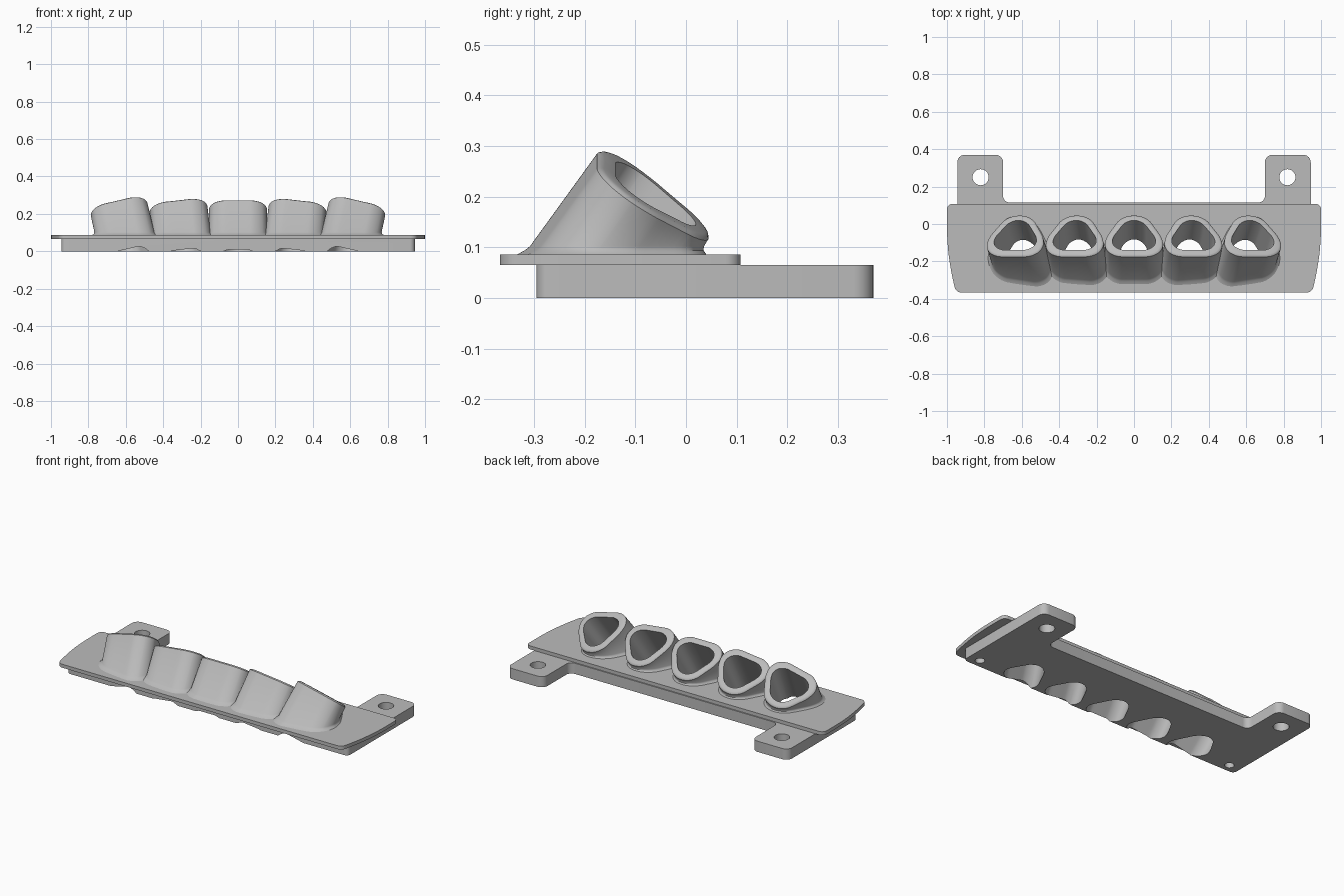
import bpy, bmesh, math
from mathutils import Vector, Matrix

old = bpy.data.objects.get("Cube")
if old:
    bpy.data.objects.remove(old, do_unlink=True)

grey = bpy.data.materials.new("plain_grey")
grey.use_nodes = True
grey.diffuse_color = (0.5, 0.5, 0.5, 1)
grey.node_tree.nodes["Principled BSDF"].inputs["Base Color"].default_value = (0.5, 0.5, 0.5, 1)

FRONT = -0.295            # front wall of the base
BASE_TOP, PLATE_TOP = 0.065, 0.086


def rounded(corners, steps=6, span=1):
    """Outline with softened (x, y, radius) corners and straight runs split into span pieces."""
    arcs = []
    for i, (x, y, r) in enumerate(corners):
        p = Vector((x, y))
        a = p + (Vector(corners[i - 1][:2]) - p).normalized() * r
        b = p + (Vector(corners[(i + 1) % len(corners)][:2]) - p).normalized() * r
        arc = []
        for k in range(steps + 1):
            t = k / steps
            c0, c1, c2 = (1 - t) ** 2, 2 * math.sqrt(0.5) * t * (1 - t), t * t
            arc.append((a * c0 + p * c1 + b * c2) / (c0 + c1 + c2))
        arcs.append(arc)
    out = []
    for i, arc in enumerate(arcs):
        nxt = arcs[(i + 1) % len(arcs)][0]
        out += arc + [arc[-1].lerp(nxt, k / span) for k in range(1, span)]
    return out


def mirrored(half):
    return half + [(-x, y, r) for x, y, r in reversed(half)]


def circle(x, y, r, n=32):
    return [Vector((x + r * math.cos(math.tau * i / n), y + r * math.sin(math.tau * i / n)))
            for i in range(n)]


def at(points, z):
    return [Vector((p.x, p.y, z)) for p in points]


def skin(bm, rings, closed=True):
    """Quads between successive rings; facing out when the rings climb counter-clockwise."""
    loops = [[bm.verts.new(p) for p in ring] for ring in rings]
    n = len(loops[0])
    for a, b in zip(loops, loops[1:]):
        for i in range(n if closed else n - 1):
            j = (i + 1) % n
            bm.faces.new((a[i], a[j], b[j], b[i]))


def fill(bm, loops, up):
    """Flat sheet bounded by the first loop and pierced by the others."""
    edges = []
    for loop in loops:
        verts = [bm.verts.new(p) for p in loop]
        edges += [bm.edges.new((verts[i - 1], verts[i])) for i in range(len(verts))]
    made = bmesh.ops.triangle_fill(bm, edges=edges, use_beauty=True, normal=(0, 0, 1))
    for f in made["geom"]:
        if isinstance(f, bmesh.types.BMFace):
            f.normal_update()
            if f.normal.z * up < 0:
                f.normal_flip()


def finish(bm, name):
    bmesh.ops.remove_doubles(bm, verts=bm.verts, dist=1e-5)
    mesh = bpy.data.meshes.new(name)
    bm.to_mesh(mesh)
    bm.free()
    mesh.materials.append(grey)
    obj = bpy.data.objects.new(name, mesh)
    bpy.context.collection.objects.link(obj)
    return obj


# Five tilted sleeves, each one skin: flared foot, wall, rim, then down the bore
OUTER = mirrored([(0.105, -0.136, 0.038), (0.158, -0.085, 0.033),
                  (0.154, -0.015, 0.034), (0.065, 0.134, 0.055)])
INNER = mirrored([(0.08, -0.097, 0.03), (0.118, -0.058, 0.022),
                  (0.114, -0.015, 0.02), (0.042, 0.097, 0.04)])
outer, inner = rounded(OUTER, span=6), rounded(INNER, span=6)
centre = sum(outer, Vector((0, 0))) / len(outer)

parts, top_holes, mid_holes, floor_notch, wall_notch = [], [], [], [], []
for i in range(-2, 3):
    frame = (Matrix.Translation((0.315 * i, -0.06, 0.2))
             @ Matrix.Rotation(math.radians(6.5 * i), 4, "Y")
             @ Matrix.Rotation(math.radians(-35), 4, "X"))
    axis = frame.to_3x3() @ Vector((0, 0, 1))

    # Foot and wall
    rings = []
    for z, flare in ((0.08, 0.025), (0.088, 0.013), (0.094, 0.005), (0.102, 0)):
        ring = [frame @ p.to_3d() for p in outer]
        ring = [p + axis * ((z - p.z) / axis.z) for p in ring]
        mid = sum(ring, Vector((0, 0, 0))) / len(ring)
        rings.append([p + (p - mid).normalized() * flare for p in ring])

    # Softened rim
    for inset, depth in ((0.001, 0.008), (0.006, 0.003), (0.014, 0)):
        ring = [p - (p - centre).normalized() * inset for p in outer]
        rings.append([frame @ Vector((p.x, p.y, -depth)) for p in ring])

    # Bore, its front side drawing in with depth
    start = [frame @ p.to_3d() for p in inner]
    deep = [frame @ Vector((p.x, p.y * (0.5 if p.y < 0 else 1), -1)) for p in inner]
    lines = list(zip(start, deep))
    top, mid, end = [[a.lerp(b, (a.z - z) / (a.z - b.z)) for a, b in lines]
                     for z in (PLATE_TOP, BASE_TOP, 0)]
    top_holes.append(top)
    mid_holes.append(mid)

    # The bore leaves through the floor and partly through the front wall
    inside = [p.y > FRONT for p in end]
    for k, (a, b) in enumerate(lines):
        if not inside[k]:
            end[k] = a.lerp(b, (a.y - FRONT) / (a.y - b.y))
    first = next(k for k in range(len(end)) if inside[k] and not inside[k - 1])
    order = end[first:] + end[:first]
    kept, clipped = order[:sum(inside)], order[sum(inside):]
    kept[0].y = kept[-1].y = FRONT
    floor_notch += reversed(kept)
    wall_notch += [kept[-1]] + clipped + [kept[0]]

    bm = bmesh.new()
    skin(bm, rings + [start, top, mid, end])
    parts.append(finish(bm, f"sleeve_{i + 3}"))

# Thin top plate with bowed ends
edge = rounded(mirrored([
    (0.953, -0.367, 0.03), (0.985, -0.22, 0.07), (1.0, -0.08, 0.065), (1.0, 0.108, 0.03)]))
bm = bmesh.new()
fill(bm, [at(edge, PLATE_TOP)] + top_holes, 1)
fill(bm, [at(edge, BASE_TOP)] + mid_holes, -1)
skin(bm, [at(edge, BASE_TOP), at(edge, PLATE_TOP)])
parts.append(finish(bm, "top_plate"))

# Lower base with two mounting ears, ear holes and blind holes under the front corners
edge = rounded(mirrored([
    (0.945, FRONT, 0.025), (0.945, 0.37, 0.04), (0.70, 0.37, 0.04), (0.70, 0.115, 0.035)]))
ear_holes = [circle(s * 0.82, 0.25, 0.043) for s in (-1, 1)]
blind_holes = [circle(s * 0.873, -0.245, 0.026) for s in (-1, 1)]
bm = bmesh.new()
fill(bm, [at(edge, BASE_TOP)] + [at(h, BASE_TOP) for h in ear_holes] + mid_holes, 1)
fill(bm, [at(edge, 0) + floor_notch] + [at(h, 0) for h in ear_holes + blind_holes], -1)
skin(bm, [at(edge, 0), at(edge, BASE_TOP)], closed=False)
for h in ear_holes + blind_holes:
    skin(bm, [at(h, BASE_TOP), at(h, 0)])
ends = [edge[-1], edge[0]]
front_wall = at(ends[:1], 0) + wall_notch + at(ends[1:], 0) + at(reversed(ends), BASE_TOP)
bm.faces.new([bm.verts.new(p) for p in front_wall])
parts.append(finish(bm, "lower_base"))

# Smooth curved walls, keep crisp edges
bpy.ops.object.select_all(action="DESELECT")
for part in parts:
    part.select_set(True)
bpy.context.view_layer.objects.active = parts[-1]
bpy.ops.object.shade_smooth_by_angle(angle=math.radians(35))
